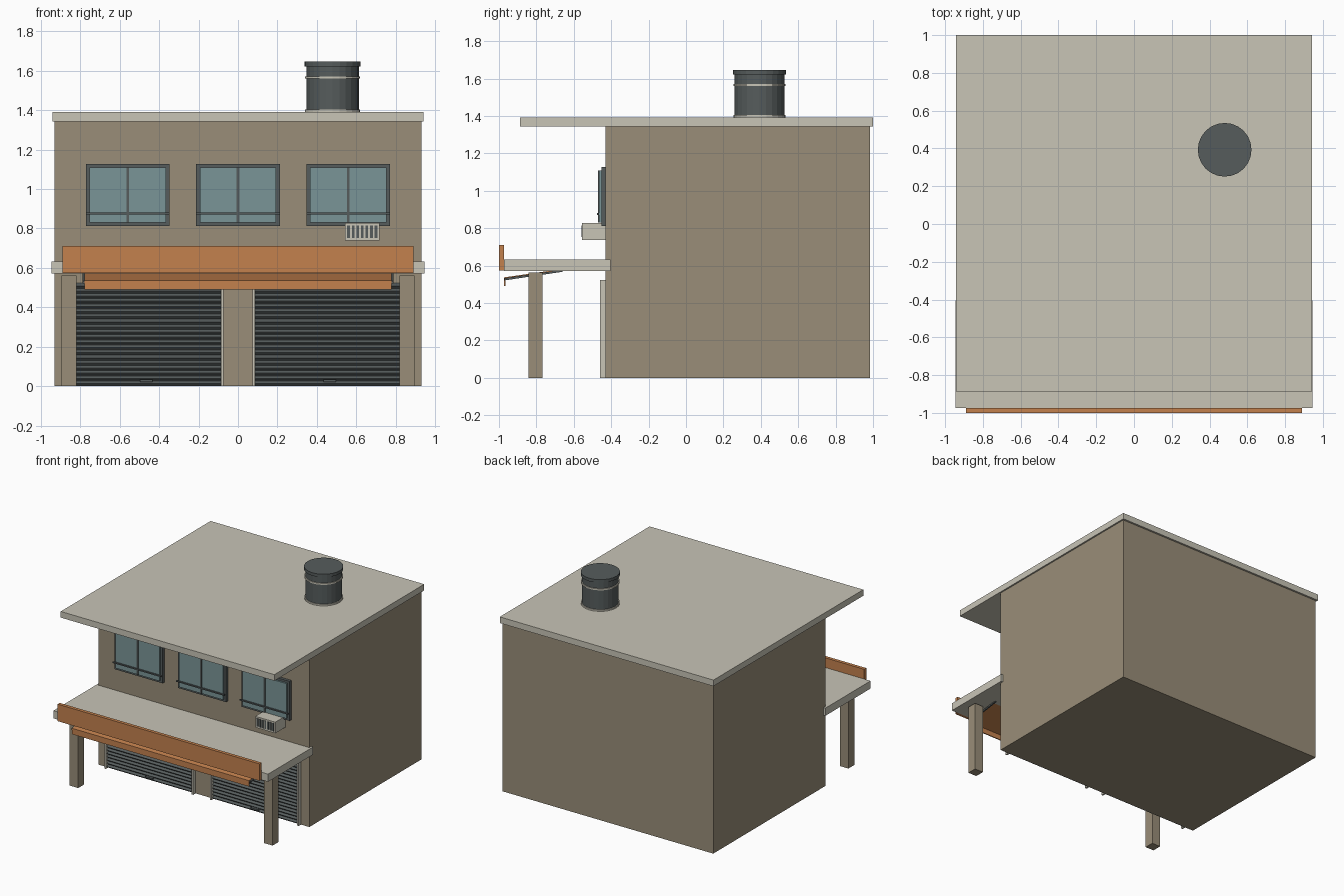
import bpy, bmesh, math

if "Cube" in bpy.data.objects:
    bpy.data.objects.remove(bpy.data.objects["Cube"])


def material(name, rgb):
    m = bpy.data.materials.new(name)
    m.diffuse_color = (*rgb, 1)
    m.use_nodes = True
    m.node_tree.nodes["Principled BSDF"].inputs["Base Color"].default_value = m.diffuse_color
    return m


TAN = material("tan wall", (0.32, 0.27, 0.19))
LIGHT = material("pale concrete", (0.58, 0.555, 0.47))
ORANGE = material("orange sign", (0.55, 0.22, 0.076))
DARK = material("dark metal", (0.092, 0.107, 0.107))
GLASS = material("window glass", (0.195, 0.30, 0.31))


def finish(name, bm, mat):
    bmesh.ops.recalc_face_normals(bm, faces=bm.faces)
    me = bpy.data.meshes.new(name)
    bm.to_mesh(me)
    bm.free()
    me.materials.append(mat)
    ob = bpy.data.objects.new(name, me)
    bpy.context.collection.objects.link(ob)
    return ob


def box(name, x, y, z, mat):
    """Box from (min, max) ranges on each axis."""
    bm = bmesh.new()
    bmesh.ops.create_cube(bm, size=1)
    for v in bm.verts:
        v.co = [(r[0] + r[1]) / 2 + c * (r[1] - r[0]) for r, c in zip((x, y, z), v.co)]
    return finish(name, bm, mat)


def extrude_x(name, profile, x0, x1, mat):
    """Closed (y, z) profile extruded along x."""
    bm = bmesh.new()
    f = bm.faces.new([bm.verts.new((x0, y, z)) for y, z in profile])
    r = bmesh.ops.extrude_face_region(bm, geom=[f])
    for v in r["geom"]:
        if isinstance(v, bmesh.types.BMVert):
            v.co.x = x1
    return finish(name, bm, mat)


def drum(name, r, z0, z1, mat, sides=24):
    bm = bmesh.new()
    bmesh.ops.create_cone(bm, cap_ends=True, segments=sides, radius1=r, radius2=r, depth=z1 - z0)
    bmesh.ops.translate(bm, verts=bm.verts, vec=(0.48, 0.393, (z0 + z1) / 2))
    return finish(name, bm, mat)


# Main masses
box("building", (-0.93, 0.93), (-0.43, 0.985), (0, 1.343), TAN)
box("roof_slab", (-0.942, 0.942), (-0.887, 1.0), (1.343, 1.392), LIGHT)
box("canopy_slab", (-0.946, 0.946), (-0.973, -0.405), (0.572, 0.633), LIGHT)
box("sign_board", (-0.89, 0.89), (-1.0, -0.973), (0.575, 0.71), ORANGE)

# Awning under the canopy
extrude_x("awning_cloth", [(-0.972, 0.537), (-0.69, 0.578), (-0.69, 0.572), (-0.972, 0.530)],
          -0.78, 0.78, ORANGE)
box("awning_valance", (-0.78, 0.78), (-0.974, -0.966), (0.49, 0.537), ORANGE)

for s, side in ((-1, "left"), (1, "right")):
    # Porch post and awning arm
    box(side + "_post", sorted((s * 0.82, s * 0.895)), (-0.842, -0.766), (0, 0.562), TAN)
    extrude_x(side + "_awning_arm",
              [(-0.97, 0.533), (-0.66, 0.578), (-0.66, 0.567), (-0.97, 0.521)],
              s * 0.779, s * 0.79, DARK)

    # Rolling shutter with rippled slats
    slats, steps, h = 20, 6, 0.522
    n = slats * steps
    wave = [(-0.438 + 0.007 * math.cos(2 * math.pi * i / steps), h * i / n) for i in range(n + 1)]
    extrude_x(side + "_shutter", wave + [(-0.425, h), (-0.425, 0)], s * 0.08, s * 0.85, DARK)
    for x in (0.08, 0.85):
        box(side + "_shutter_rail", (s * x - 0.007, s * x + 0.007), (-0.46, -0.43), (0, h), LIGHT)
    box(side + "_shutter_handle", (s * 0.465 - 0.032, s * 0.465 + 0.032), (-0.46, -0.44),
        (0.022, 0.034), DARK)

# Upper windows
for cx in (-0.56, 0, 0.56):
    x0, x1, z0, z1, t = cx - 0.212, cx + 0.212, 0.812, 1.127, 0.018
    fy = (-0.453, -0.428)
    box("window_frame_left", (x0, x0 + t), fy, (z0, z1), DARK)
    box("window_frame_right", (x1 - t, x1), fy, (z0, z1), DARK)
    box("window_frame_bottom", (x0 + t, x1 - t), fy, (z0, z0 + t), DARK)
    box("window_frame_top", (x0 + t, x1 - t), fy, (z1 - t, z1), DARK)
    box("window_glass", (x0 + t, x1 - t), (-0.466, -0.44), (z0 + t, z1 - t), GLASS)
    box("window_mullion", (cx - 0.007, cx + 0.007), (-0.471, -0.45), (z0 + t, z1 - t), DARK)
    box("window_bar", (x0, x1), (-0.476, -0.466), (0.87, 0.88), DARK)

# Air conditioner with a slotted grille
box("air_conditioner", (0.542, 0.718), (-0.556, -0.43), (0.738, 0.827), LIGHT)
for i in range(7):
    x = 0.561 + i * 0.0232
    box("air_conditioner_slot", (x - 0.007, x + 0.007), (-0.56, -0.55), (0.752, 0.815), DARK)

# Roof water tank
drum("water_tank", 0.133, 1.39, 1.63, DARK)
drum("water_tank_lid", 0.142, 1.622, 1.646, DARK)
for z in (1.398, 1.566):
    drum("water_tank_hoop", 0.14, z - 0.006, z + 0.006, LIGHT)
